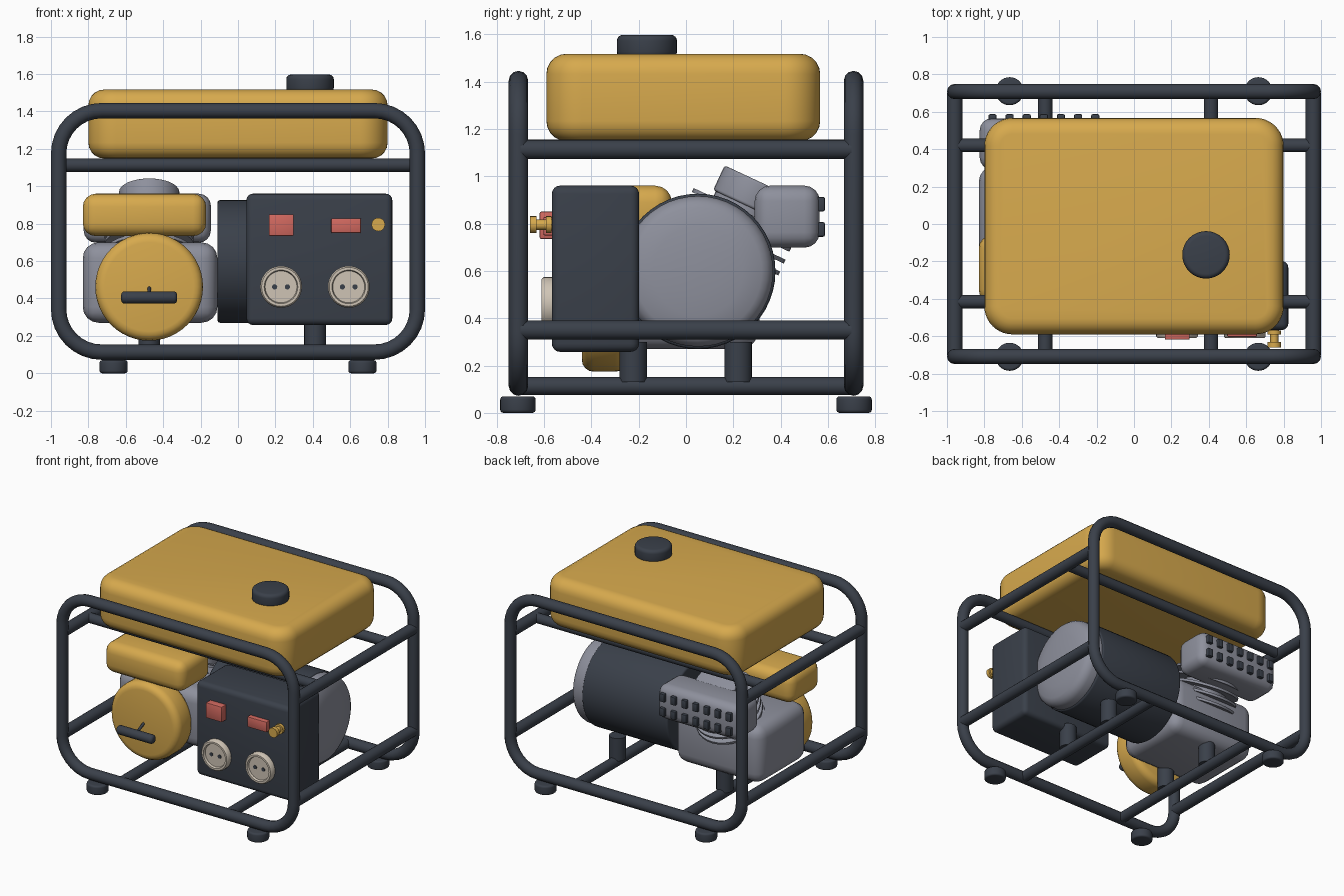
import bpy, bmesh, math
from mathutils import Vector

old = bpy.data.objects.get("Cube")
if old:
    bpy.data.objects.remove(old, do_unlink=True)


def material(name, rgb):
    m = bpy.data.materials.new(name)
    m.use_nodes = True
    color = (*rgb, 1)
    m.diffuse_color = color
    m.node_tree.nodes["Principled BSDF"].inputs["Base Color"].default_value = color
    return m


YELLOW = material("yellow_paint", (0.68, 0.40, 0.075))
DARK = material("dark_steel", (0.042, 0.051, 0.068))
GREY = material("cast_grey", (0.27, 0.28, 0.335))
RED = material("red_switch", (0.64, 0.14, 0.115))
CREAM = material("cream_plastic", (0.62, 0.55, 0.46))


def finish(name, bm, mat):
    bmesh.ops.recalc_face_normals(bm, faces=bm.faces)
    me = bpy.data.meshes.new(name)
    bm.to_mesh(me)
    bm.free()
    me.materials.append(mat)
    ob = bpy.data.objects.new(name, me)
    bpy.context.collection.objects.link(ob)
    bpy.ops.object.select_all(action="DESELECT")
    ob.select_set(True)
    bpy.context.view_layer.objects.active = ob
    bpy.ops.object.shade_smooth_by_angle(angle=math.radians(40))
    return ob


def box(name, mat, lo, hi, r, upright=0, segs=4):
    """Rounded box; 'upright' gives the vertical edges their own larger radius."""
    bm = bmesh.new()
    bmesh.ops.create_cube(bm, size=1)
    for v in bm.verts:
        v.co = [(a + b) / 2 + c * (b - a) for a, b, c in zip(lo, hi, v.co)]
    if upright:
        edges = [e for e in bm.edges if abs(e.verts[0].co.z - e.verts[1].co.z) > 0.01]
        bmesh.ops.bevel(bm, geom=edges, offset=upright, segments=segs * 2,
                        profile=0.5, affect="EDGES")
    edges = [e for e in bm.edges if e.calc_face_angle(0) > 1]
    bmesh.ops.bevel(bm, geom=edges, offset=r, segments=segs, profile=0.5, affect="EDGES")
    return finish(name, bm, mat)


def lathe(name, mat, origin, axis, profile, segs=32):
    """Turn (radius, height) points around an axis and cap both ends."""
    bm = bmesh.new()
    turn = Vector(axis).to_track_quat("Z", "Y")
    rings = []
    for r, h in profile:
        ring = []
        for i in range(segs):
            a = math.tau * i / segs
            p = Vector((r * math.cos(a), r * math.sin(a), h))
            ring.append(bm.verts.new(Vector(origin) + turn @ p))
        rings.append(ring)
    for a, b in zip(rings, rings[1:]):
        for i in range(segs):
            j = (i + 1) % segs
            bm.faces.new((a[i], a[j], b[j], b[i]))
    bm.faces.new(rings[0])
    bm.faces.new(rings[-1])
    return finish(name, bm, mat)


def rod(name, mat, p0, p1, r, bevel=0, segs=32):
    """Cylinder between two points with optionally rounded rims."""
    axis = Vector(p1) - Vector(p0)
    length = axis.length
    profile = [(r, 0), (r, length)]
    if bevel:
        arc = [(math.sin(t), math.cos(t)) for t in (math.pi / 8 * i for i in range(5))]
        low = [(r - bevel + bevel * s, bevel - bevel * c) for s, c in arc]
        profile = low + [(x, length - h) for x, h in reversed(low)]
    return lathe(name, mat, p0, axis, profile, segs)


# Frame: two rounded hoops
TUBE = 0.041


def hoop(name, y, x=0.959, low=0.113, high=1.404, r=0.23, steps=8):
    cu = bpy.data.curves.new(name, "CURVE")
    cu.dimensions = "3D"
    cu.bevel_depth = TUBE
    cu.bevel_resolution = 4
    pts = []
    corners = [(x - r, high - r), (r - x, high - r), (r - x, low + r), (x - r, low + r)]
    for k, (cx, cz) in enumerate(corners):
        for i in range(steps + 1):
            a = math.pi / 2 * (k + i / steps)
            pts.append((cx + r * math.cos(a), y, cz + r * math.sin(a), 1))
    sp = cu.splines.new("POLY")
    sp.points.add(len(pts) - 1)
    for p, co in zip(sp.points, pts):
        p.co = co
    sp.use_cyclic_u = True
    sp.use_smooth = True
    cu.materials.append(DARK)
    ob = bpy.data.objects.new(name, cu)
    bpy.context.collection.objects.link(ob)
    bpy.ops.object.select_all(action="DESELECT")
    ob.select_set(True)
    bpy.context.view_layer.objects.active = ob
    bpy.ops.object.convert(target="MESH")


hoop("front_hoop", -0.708)
hoop("back_hoop", 0.708)

# Cross bars, base rails, mounts and feet
for side, s in (("left", 1), ("right", -1)):
    for level, z in (("upper", 1.113), ("lower", 0.35)):
        rod(f"{side}_{level}_bar", DARK, (s * 0.959, -0.7, z), (s * 0.959, 0.7, z), TUBE, segs=20)
    for end, y in (("front", -0.71), ("back", 0.71)):
        rod(f"{side}_{end}_foot", DARK, (s * 0.665, y, 0), (s * 0.665, y, 0.07), 0.075, 0.014)
for end, y in (("front", -0.415), ("back", 0.42)):
    rod(f"{end}_tank_support", DARK, (-0.95, y, 1.113), (0.95, y, 1.113), 0.036, segs=20)
for side, x in (("left", 0.412), ("right", -0.475)):
    rod(f"{side}_base_rail", DARK, (x, -0.7, 0.113), (x, 0.7, 0.113), 0.038, segs=20)
    for end, y in (("front", -0.223), ("back", 0.22)):
        rod(f"{side}_{end}_mount", DARK, (x, y, 0.13), (x, y, 0.30), 0.058, segs=24)

# Fuel tank and cap
box("fuel_tank", YELLOW, (-0.8, -0.59, 1.148), (0.8, 0.567, 1.517), 0.085, 0.15, 5)
rod("fuel_cap", DARK, (0.385, -0.165, 1.50), (0.385, -0.165, 1.597), 0.127, 0.025)

# Alternator, lying along x
rod("alternator_body", DARK, (-0.11, 0.05, 0.598), (0.6, 0.05, 0.598), 0.328, 0.015, 48)
lathe("alternator_end_cap", GREY, (0.59, 0.05, 0.598), (1, 0, 0),
      [(0.318, 0), (0.318, 0.06), (0.31, 0.085), (0.293, 0.105), (0.27, 0.118),
       (0.19, 0.132), (0.1, 0.14), (0.01, 0.142)], 48)

# Engine block with tilted finned cylinder
box("engine_block", GREY, (-0.83, -0.27, 0.27), (-0.11, 0.31, 0.70), 0.085)
tilt = math.radians(25)
axis = Vector((0, math.sin(tilt), math.cos(tilt)))
head_top = Vector((-0.475, 0.31, 0.977))
rod("engine_barrel", GREY, head_top - axis * 0.45, head_top - axis * 0.08, 0.15)
rod("cylinder_head", GREY, head_top - axis * 0.115, head_top, 0.162, 0.012)
for i in range(5):
    base = head_top - axis * (0.16 + 0.055 * i)
    rod(f"cooling_fin_{i + 1}", GREY, base, base + axis * 0.018, 0.24)

# Muffler with two rows of vent studs
box("muffler", GREY, (-0.825, 0.29, 0.698), (-0.145, 0.565, 0.96), 0.065)
for row, z in enumerate((0.775, 0.882)):
    for i in range(7):
        x = -0.482 + (i - 3) * 0.0915
        box(f"vent_stud_{row + 1}_{i + 1}", DARK, (x - 0.022, 0.55, z - 0.031),
            (x + 0.022, 0.587, z + 0.031), 0.008, segs=2)

# Air filter and recoil starter
box("air_filter", YELLOW, (-0.83, -0.42, 0.733), (-0.17, -0.06, 0.96), 0.07)
rod("recoil_starter", YELLOW, (-0.475, -0.25, 0.462), (-0.475, -0.44, 0.462), 0.288, 0.05, 48)
rod("starter_rope", DARK, (-0.475, -0.42, 0.462), (-0.475, -0.53, 0.41), 0.01, segs=10)
rod("starter_handle", DARK, (-0.625, -0.528, 0.405), (-0.325, -0.528, 0.405), 0.033, 0.02, 20)

# Control panel with breakers, sockets and earth terminal
PANEL = -0.567
box("control_panel", DARK, (0.045, PANEL, 0.258), (0.825, -0.198, 0.96), 0.035)
box("main_breaker", RED, (0.165, -0.618, 0.735), (0.298, PANEL + 0.02, 0.85), 0.006, segs=2)
box("small_breaker", RED, (0.498, -0.603, 0.75), (0.658, PANEL + 0.02, 0.828), 0.006, segs=2)
for side, x in (("right", 0.23), ("left", 0.592)):
    lathe(f"{side}_socket", CREAM, (x, PANEL + 0.005, 0.462), (0, -1, 0),
          [(0.112, 0), (0.112, 0.038), (0.104, 0.048), (0.09, 0.048), (0.085, 0.032)])
    for hole, s in (("a", -1), ("b", 1)):
        hx = x + s * 0.034
        rod(f"{side}_socket_hole_{hole}", DARK, (hx, -0.592, 0.462), (hx, -0.598, 0.462),
            0.014, segs=16)
lathe("earth_terminal", YELLOW, (0.75, PANEL + 0.01, 0.795), (0, -1, 0),
      [(0.025, 0), (0.025, 0.012), (0.036, 0.012), (0.036, 0.035), (0.022, 0.035),
       (0.022, 0.075), (0.036, 0.075), (0.036, 0.103)], 20)
